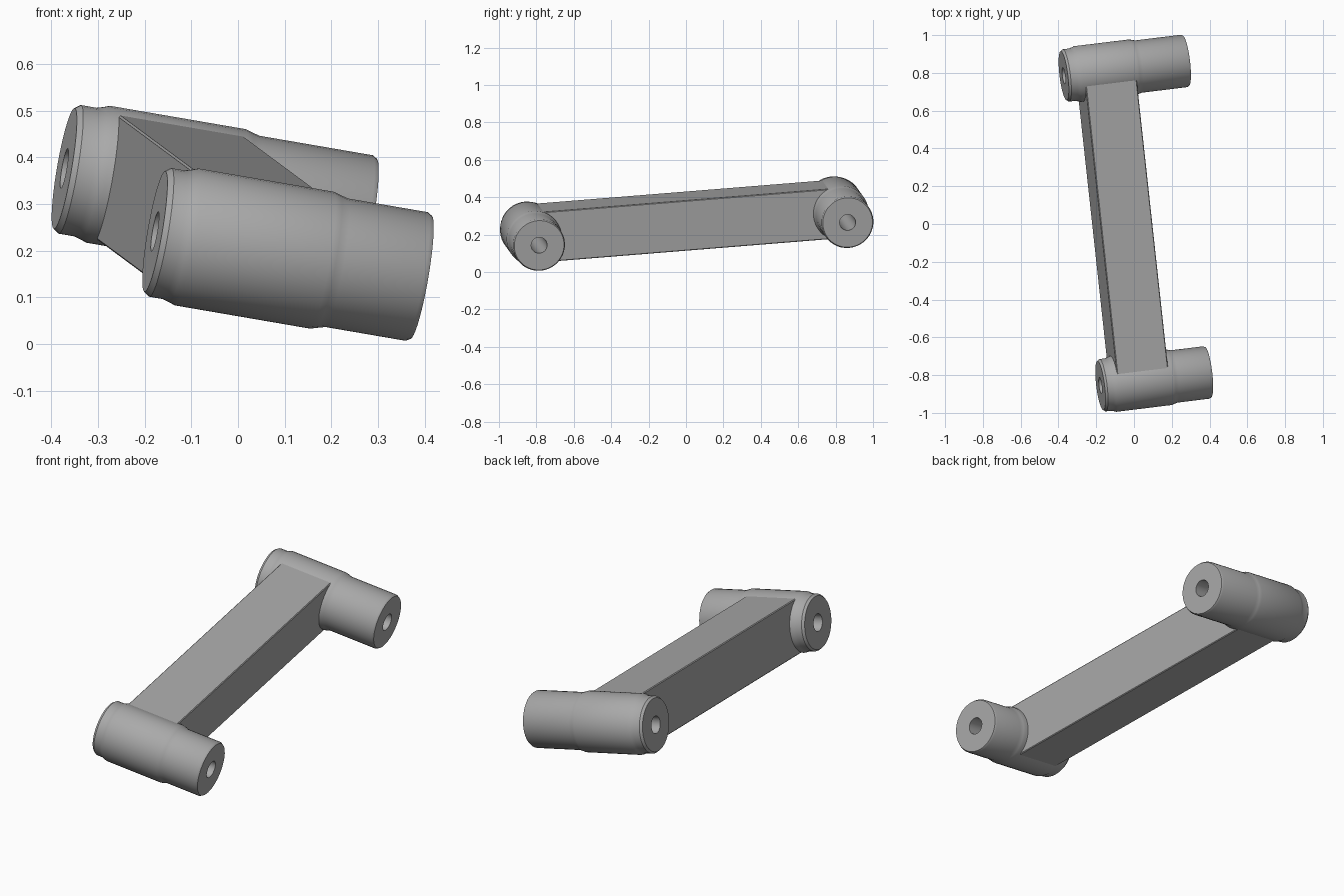
import bpy, bmesh, math
from mathutils import Vector, Matrix

cube = bpy.data.objects.get("Cube")
if cube:
    bpy.data.objects.remove(cube, do_unlink=True)

grey = bpy.data.materials.new("machined grey")
grey.use_nodes = True
colour = (0.4, 0.4, 0.4, 1)
grey.diffuse_color = colour
grey.node_tree.nodes["Principled BSDF"].inputs["Base Color"].default_value = colour

# Shared frame: hub axis, bar direction, and the normal of both
axis = Vector((0.57, 0.07, -0.098)).normalized()
front_start = Vector((-0.178, -0.855, 0.241))
back_start = Vector((-0.372, 0.785, 0.376))
front_mid = front_start + axis * 0.215
back_mid = back_start + axis * 0.222
along = back_mid - front_mid
along = (along - axis * along.dot(axis)).normalized()
up = axis.cross(along)
frame = Matrix((axis, along, up)).transposed().to_4x4()


def add_object(name, bm, origin):
    bmesh.ops.recalc_face_normals(bm, faces=bm.faces)
    mesh = bpy.data.meshes.new(name)
    bm.to_mesh(mesh)
    bm.free()
    mesh.materials.append(grey)
    obj = bpy.data.objects.new(name, mesh)
    bpy.context.collection.objects.link(obj)
    obj.matrix_world = Matrix.Translation(origin) @ frame
    return obj


def add_hub(name, origin, length, swell):
    """Lathe a bored, stepped sleeve; swell = thick section start and end."""
    thin, thick, bore, sides = 0.14, 0.149, 0.043, 40
    a, b = swell
    profile = [(0, bore), (0, thin - 0.009), (0.012, thin), (a - 0.028, thin),
               (a - 0.014, thin + 0.004), (a, thick), (b, thick),
               (b + 0.014, thick - 0.004), (b + 0.032, thin),
               (length - 0.01, thin), (length, thin - 0.006), (length, bore)]
    bm = bmesh.new()
    rings = []
    for x, r in profile:
        turns = [2 * math.pi * i / sides for i in range(sides)]
        rings.append([bm.verts.new((x, r * math.cos(t), r * math.sin(t))) for t in turns])
    for r0, r1 in zip(rings, rings[1:] + rings[:1]):
        for i in range(sides):
            j = (i + 1) % sides
            bm.faces.new((r0[i], r0[j], r1[j], r1[i]))
    obj = add_object(name, bm, origin)
    bpy.ops.object.select_all(action='DESELECT')
    obj.select_set(True)
    bpy.context.view_layer.objects.active = obj
    bpy.ops.object.shade_smooth_by_angle(angle=math.radians(35))


# Two parallel pivot sleeves
add_hub("front_hub", front_start, 0.582, (0.07, 0.365))
add_hub("back_hub", back_start, 0.66, (0.075, 0.37))

# Square bar, its ends hidden inside the sleeve walls clear of the bores
span = (back_mid - front_mid).dot(along) - 2 * 0.052
bm = bmesh.new()
bmesh.ops.create_cube(bm, size=1)
bmesh.ops.scale(bm, vec=(0.276, span, 0.272), verts=bm.verts)
bmesh.ops.bevel(bm, geom=[e for e in bm.edges if abs((e.verts[0].co - e.verts[1].co).y) > 0.5],
                offset=0.004, segments=1, affect='EDGES')
add_object("connecting_bar", bm, (front_mid + back_mid) / 2)
